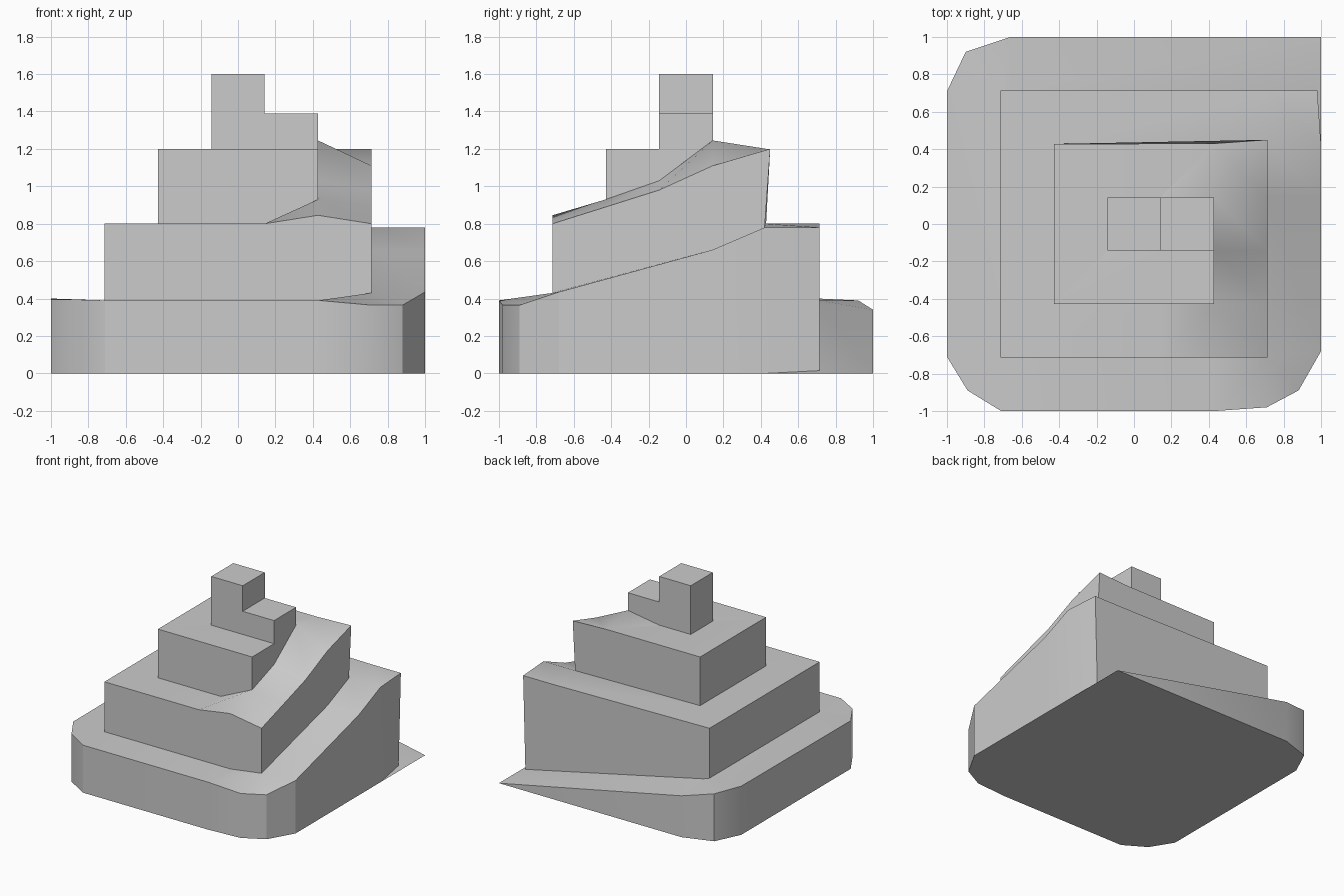
import bpy, bmesh
from mathutils import Vector

if "Cube" in bpy.data.objects:
    bpy.data.objects.remove(bpy.data.objects["Cube"])

A, B, C = 0.143, 0.428, 0.714   # half widths of the stepped rings

bm = bmesh.new()


def face(*pts):
    """Polygon from points, skipping repeats."""
    pts = list(dict.fromkeys(tuple(p) for p in pts))
    if len(pts) > 2:
        bm.faces.new([bm.verts.new(p) for p in pts])


def strip(a, b):
    for i in range(len(a) - 1):
        face(a[i], a[i + 1], b[i + 1], b[i])


def wall(low, high):
    face(*low, *reversed(high))


# lower path: rises along the back, level on left and front, rises on the right
out1 = [(1, 1, 0), (-.66, 1, .34), (-.9, .92, .39), (-1, .71, .4),
        (-1, -.71, .395), (-.89, -.89, .395), (-.71, -1, .39), (.43, -1, .39),
        (.71, -.98, .365), (.88, -.89, .365), (1, -.68, .435), (1, .14, .66),
        (1, .42, .78), (.98, C, .78)]
bl, fl, fr = (-C, C, .39), (-C, -C, .39), (C, -C, .43)
in1 = [(.96, C, .015), (-.66, C, .37), bl, bl, fl, fl, fl, (.43, -C, .39),
       fr, fr, fr, (C, .14, .66), (C, .42, .78), (C, C, .78)]
strip(out1, in1)

# base sides and underside
floor = [(x, y, 0) for x, y, z in out1[:-1]]
strip(floor, out1[:-1])
face(*floor)
face(floor[-1], in1[0], out1[-1], out1[-2])
face(floor[-1], floor[0], in1[0])

# upper path: level around back, left and front, rises on the right
out2 = [(C, C, .78), (-C, C, .8), (-C, -C, .8), (A, -C, .8), (B, -C, .845),
        (C, -C, .8), (C, -B, .89), (C, -A, .98), (C, A, 1.11), (C, .45, 1.2)]
c2 = (B, -B, .93)
in2 = [(C, .42, .78), (-B, B, .8), (-B, -B, .8), (A, -B, .8), c2, c2, c2,
       (B, -A, 1.03), (B, A, 1.245), (B, .43, 1.2)]
strip(out2, in2)

# walls between lower and upper path
wall(in1[:3], [out1[-1]] + out2[:2])
wall(in1[3:5], out2[1:3])
wall(in1[6:9], out2[2:6])
wall(in1[10:13], out2[5:])

# third terrace walls and top
tbl, tfl, tfr, tbr = (-B, B, 1.2), (-B, -B, 1.2), (B, -B, 1.2), (B, .43, 1.2)
meet = (B, .083, 1.2)
wall(in2[:2], [out2[-1], tbr, tbl])
wall(in2[1:3], [tbl, tfl])
wall(in2[2:5], [tfl, tfr])
face(c2, in2[7], meet, (B, -A, 1.2), tfr)
inner = (A, A, 1.2)
face(tfl, tfr, (B, -A, 1.2), (A, -A, 1.2), inner, tbr, tbl)
face(inner, in2[8], tbr)

bmesh.ops.remove_doubles(bm, verts=bm.verts[:], dist=1e-4)
bmesh.ops.recalc_face_normals(bm, faces=bm.faces[:])
mesh = bpy.data.meshes.new("spiral_terraces")
bm.to_mesh(mesh)
bm.free()
terraces = bpy.data.objects.new("spiral_terraces", mesh)
bpy.context.collection.objects.link(terraces)
bpy.context.view_layer.objects.active = terraces
terraces.select_set(True)
bpy.ops.object.shade_smooth_by_angle(angle=0.5)


# summit blocks
def block(name, x0, x1, top):
    bpy.ops.mesh.primitive_cube_add(size=1, location=((x0 + x1) / 2, 0, (1.2 + top) / 2))
    ob = bpy.context.object
    ob.name = name
    ob.scale = (x1 - x0, 2 * A, top - 1.2)


block("summit_step", A, B, 1.39)
block("summit_block", -A, A, 1.6)
